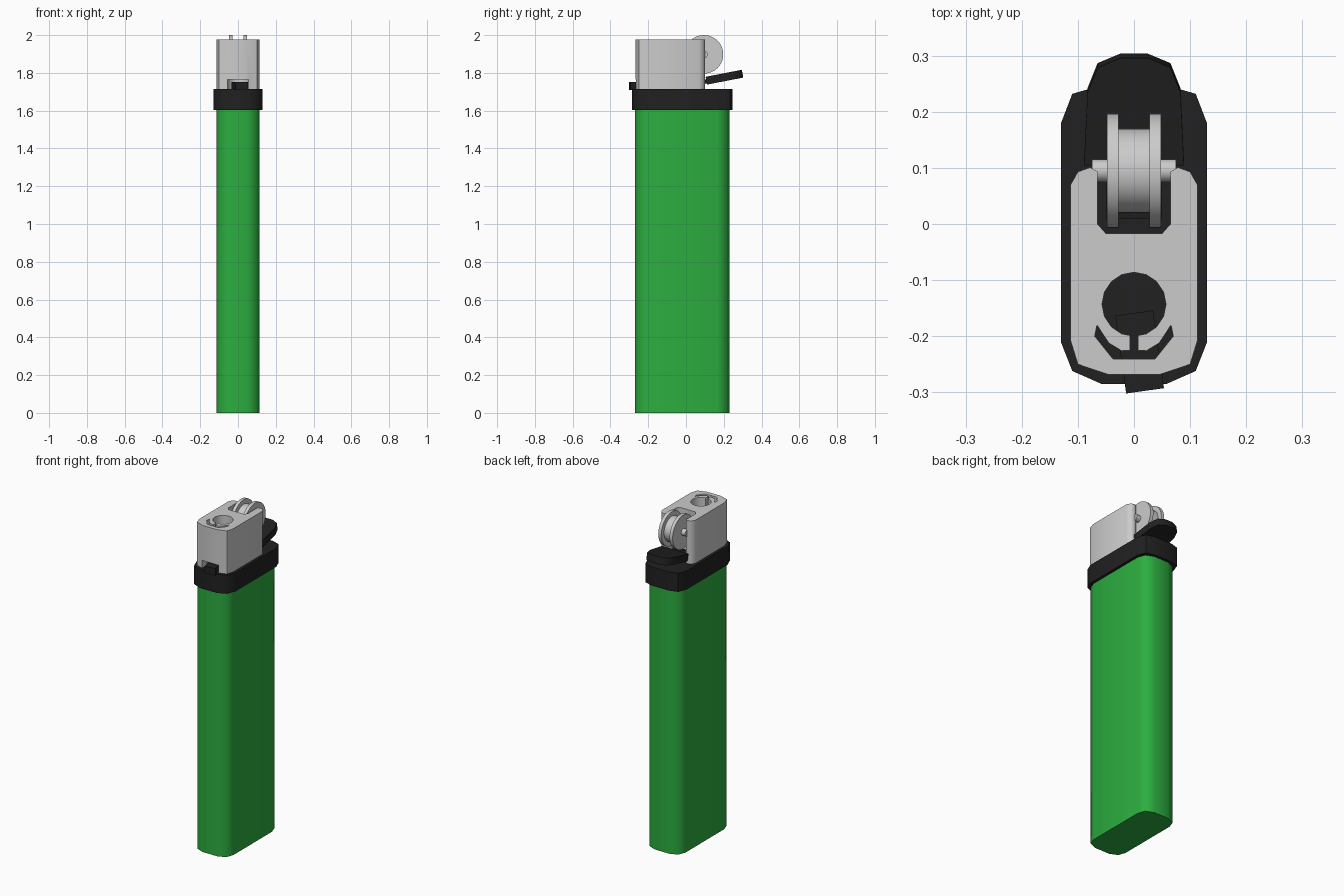
import bpy, bmesh, math
from mathutils import Matrix, Vector

if "Cube" in bpy.data.objects:
    bpy.data.objects.remove(bpy.data.objects["Cube"])


def material(name, rgb):
    m = bpy.data.materials.new(name)
    m.diffuse_color = (*rgb, 1)
    m.use_nodes = True
    m.node_tree.nodes["Principled BSDF"].inputs["Base Color"].default_value = m.diffuse_color
    return m


GREEN = material("green_plastic", (0.025, 0.42, 0.05))
BLACK = material("black_plastic", (0.015, 0.015, 0.015))


def mirrored(half):
    """Close a right-hand outline with its mirror image across x = 0."""
    return half + [(-x, y) for x, y in reversed(half)]


def link(name, bm, mat=None):
    bmesh.ops.recalc_face_normals(bm, faces=bm.faces)
    me = bpy.data.meshes.new(name)
    bm.to_mesh(me)
    bm.free()
    ob = bpy.data.objects.new(name, me)
    bpy.context.collection.objects.link(ob)
    if mat:
        me.materials.append(mat)
    return ob


def prism(name, outline, z0, z1, mat=None):
    bm = bmesh.new()
    face = bm.faces.new([bm.verts.new((x, y, z0)) for x, y in outline])
    ext = bmesh.ops.extrude_face_region(bm, geom=[face], use_keep_orig=True)
    for v in ext["geom"]:
        if isinstance(v, bmesh.types.BMVert):
            v.co.z = z1
    return link(name, bm, mat)


def rect(x, y0, y1):
    return [(-x, y0), (x, y0), (x, y1), (-x, y1)]


def smooth(ob, angle=52):
    bpy.ops.object.select_all(action='DESELECT')
    ob.select_set(True)
    bpy.context.view_layer.objects.active = ob
    bpy.ops.object.shade_smooth_by_angle(angle=math.radians(angle))


def cut(ob, cutter):
    mod = ob.modifiers.new("cut", 'BOOLEAN')
    mod.operation, mod.solver, mod.object = 'DIFFERENCE', 'EXACT', cutter
    cutter.hide_render = True
    bpy.context.view_layer.objects.active = ob
    bpy.ops.object.modifier_apply(modifier=mod.name)
    bpy.data.objects.remove(cutter)


# Fuel body
body = prism("fuel_body", mirrored([
    (0.05, -0.27), (0.097, -0.25), (0.113, -0.206),
    (0.113, 0.166), (0.097, 0.21), (0.05, 0.23)]), 0, 1.62, GREEN)
smooth(body)

# Collar
collar = prism("collar", mirrored([
    (0.058, -0.285), (0.11, -0.262), (0.13, -0.211),
    (0.13, 0.18), (0.11, 0.232), (0.058, 0.247)]), 1.603, 1.716, BLACK)
smooth(collar)

# Metal hood with two arms around the wheel
hood = prism("metal_hood", mirrored([
    (0.047, -0.268), (0.1, -0.25), (0.113, -0.208), (0.113, 0.07),
    (0.1, 0.093), (0.078, 0.101), (0.065, 0.093), (0.065, 0.0), (0.05, -0.017)]),
    1.712, 1.977)

# Flame hole, slot, crescent vent and front notch
circle = [(0.057 * math.cos(a), -0.143 + 0.057 * math.sin(a))
          for a in (i * math.pi / 8 for i in range(16))]
crescent = mirrored([(0.037, -0.241), (0.07, -0.2), (0.066, -0.18),
                     (0.045, -0.212), (0.022, -0.226), (0.007, -0.225)])
for outline, z0, z1 in ((circle, 1.7, 2.1), (crescent, 1.7, 2.1),
                        (rect(0.007, -0.23, -0.18), 1.7, 2.1),
                        (rect(0.055, -0.32, -0.15), 1.69, 1.764)):
    cut(hood, prism("cutter", outline, z0, z1))
smooth(hood)

# Flame adjuster tab
tab = prism("adjuster_tab", rect(0.034, -0.07, 0.07), 1.71, 1.753, BLACK)
tab.data.transform(Matrix.Translation((0.01, -0.228, 0)) @ Matrix.Rotation(math.radians(8), 4, 'Z'))


# Spark wheel: a thin drum between two larger discs
def disc(name, x, r, width):
    bm = bmesh.new()
    bmesh.ops.create_cone(bm, cap_ends=True, segments=48, radius1=r, radius2=r, depth=width,
                          matrix=Matrix.Translation((x, 0.095, 1.898)) @ Matrix.Rotation(math.pi / 2, 4, 'Y'))
    smooth(link(name, bm), 30)


disc("wheel_drum", 0, 0.075, 0.06)
disc("wheel_left", -0.038, 0.102, 0.02)
disc("wheel_right", 0.038, 0.102, 0.02)
disc("wheel_axle", 0, 0.02, 0.15)

# Thumb lever, tilted up to the back, with its inner arm
tilt = Matrix.Translation((0, 0.112, 1.738)) @ Matrix.Rotation(math.radians(11), 4, 'X')
lever = prism("thumb_lever", mirrored([
    (0.089, 0.0), (0.083, 0.132), (0.065, 0.178), (0.025, 0.195)]), 0, 0.042, BLACK)
lever.data.transform(tilt)
smooth(lever)
arm = prism("lever_arm", rect(0.05, -0.1, 0.02), 0.006, 0.028, BLACK)
arm.data.transform(tilt)
